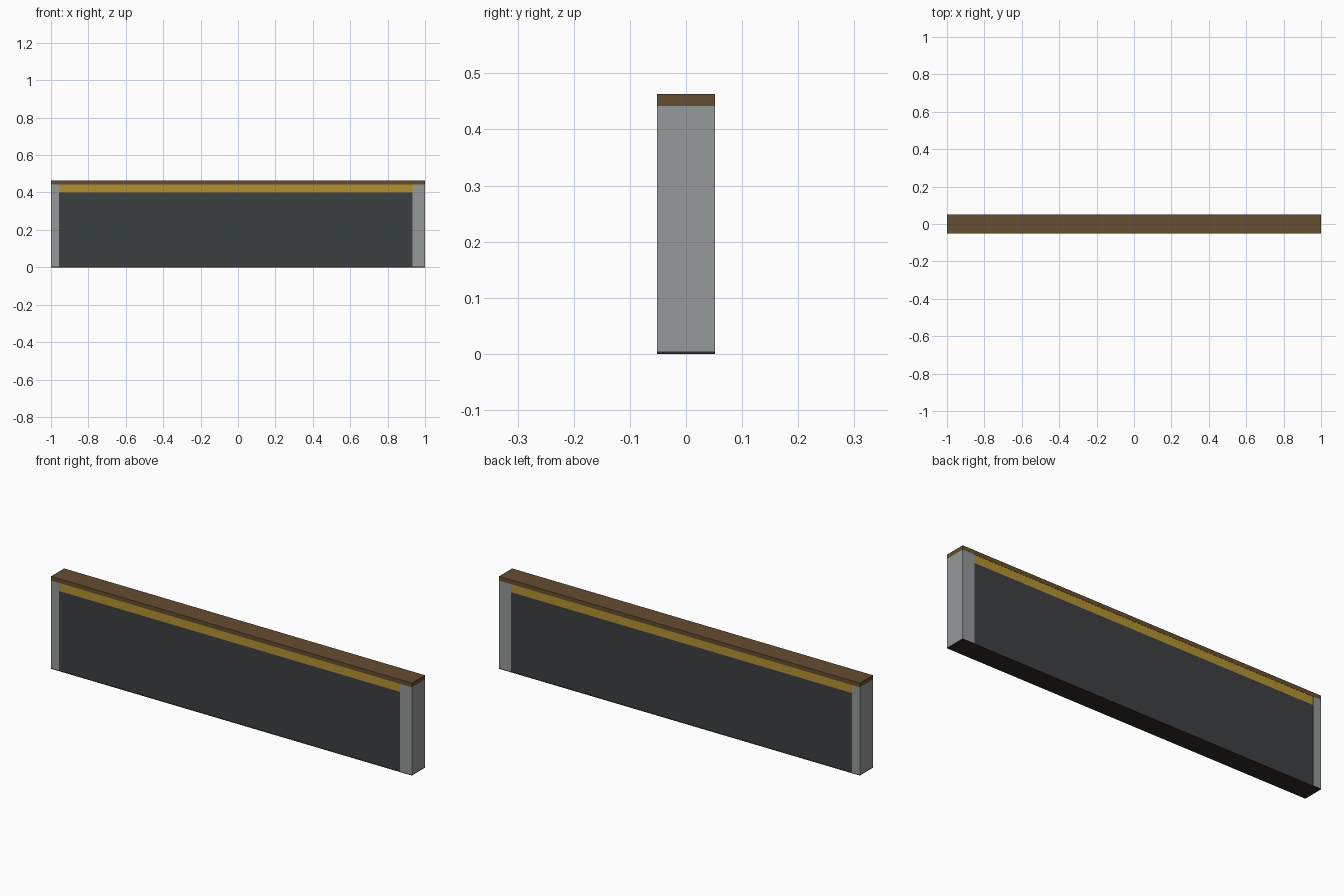
import bpy

if "Cube" in bpy.data.objects:
    bpy.data.objects.remove(bpy.data.objects["Cube"])


def material(name, rgb):
    m = bpy.data.materials.new(name)
    m.diffuse_color = (*rgb, 1)
    m.use_nodes = True
    m.node_tree.nodes["Principled BSDF"].inputs["Base Color"].default_value = m.diffuse_color
    return m


def box(name, x, y, z, mat=None):
    """Box spanning the (min, max) ranges x, y, z."""
    bpy.ops.mesh.primitive_cube_add(size=1, location=[sum(r) / 2 for r in (x, y, z)])
    ob = bpy.context.object
    ob.name = name
    ob.scale = [r[1] - r[0] for r in (x, y, z)]
    bpy.ops.object.transform_apply(location=False, rotation=False, scale=True)
    if mat:
        ob.data.materials.append(mat)
    return ob


brown = material("brown", (0.13, 0.075, 0.03))
yellow = material("yellow", (0.45, 0.28, 0.03))
dark = material("dark_grey", (0.045, 0.05, 0.053))
black = material("black_brown", (0.03, 0.025, 0.022))
grey = material("light_grey", (0.3, 0.32, 0.32))

D = 0.052
BASE, STRIP, CAP, TOP = 0.004, 0.401, 0.442, 0.463
LEFT, RIGHT = -0.957, 0.934
deep = (-D, D)

# Thin base and top cap
box("base_plate", (-1, 1), deep, (0, BASE), black)
box("top_cap", (-1, 1), deep, (CAP, TOP), brown)

# End posts of unequal width
box("left_post", (-1, LEFT), deep, (BASE, CAP), grey)
box("right_post", (RIGHT, 1), deep, (BASE, CAP), grey)

# Main panel and the coloured strip above it
inner = (-D + 0.001, D - 0.001)
box("main_panel", (LEFT, RIGHT), inner, (BASE, STRIP), dark)
box("upper_strip", (LEFT, RIGHT), inner, (STRIP, CAP), yellow)
